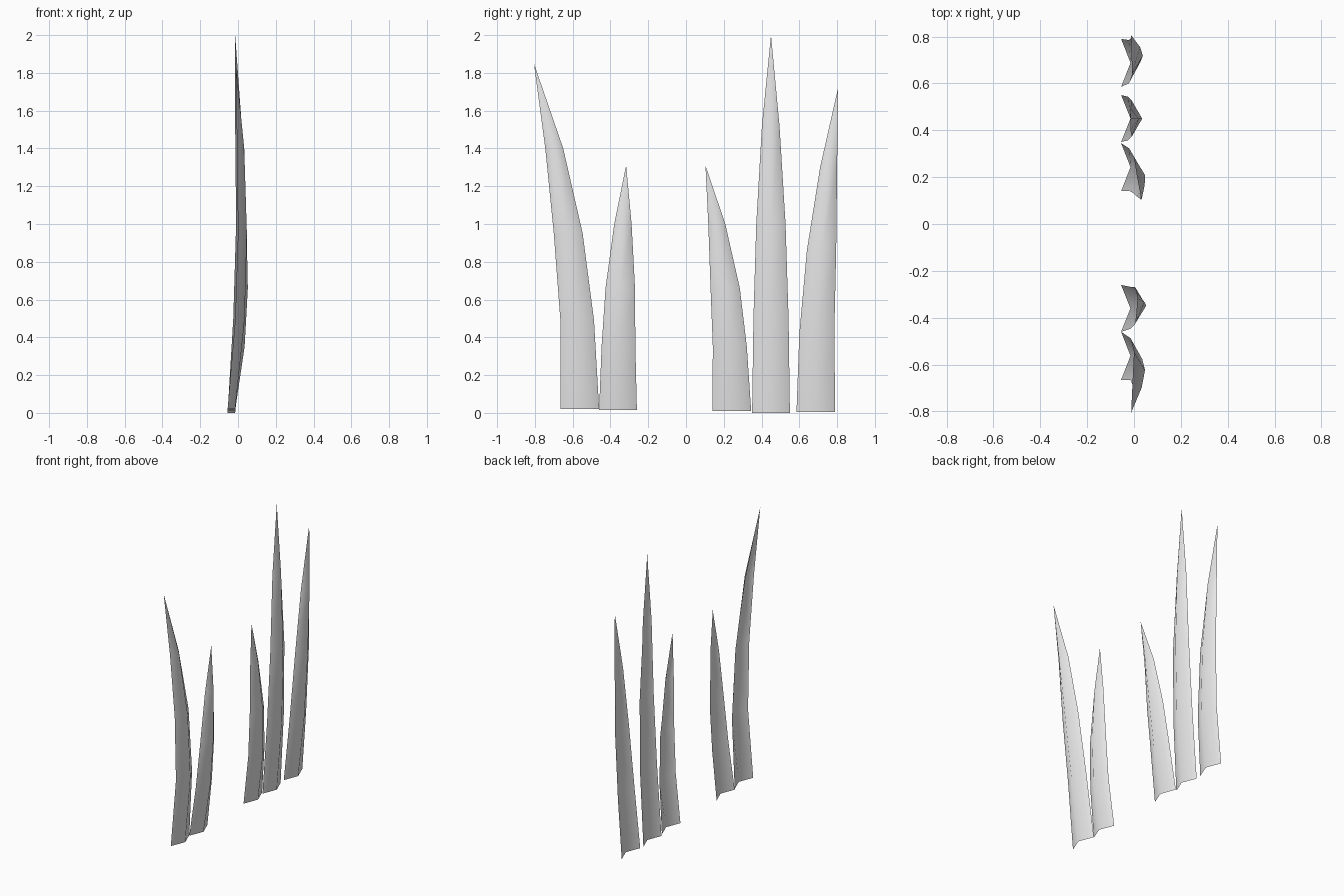
import bpy
import bmesh

cube = bpy.data.objects.get("Cube")
if cube:
    bpy.data.objects.remove(cube, do_unlink=True)

grey = bpy.data.materials.new("pale_grey")
grey.use_nodes = True
colour = (0.8, 0.8, 0.8, 1)
grey.diffuse_color = colour
grey.node_tree.nodes["Principled BSDF"].inputs["Base Color"].default_value = colour


def blade(name, heights, near, far, rim, ridge, tip):
    """Folded leaf: two rims and a ridge bulging to +x, closing in a point."""
    bm = bmesh.new()
    rows = []
    for z, a, b, xe, xr in zip(heights, near, far, rim, ridge):
        points = ((xe, a, z), (xr, (a + b) / 2, z), (xe, b, z))
        rows.append([bm.verts.new(p) for p in points])
    for low, high in zip(rows, rows[1:]):
        for i in range(2):
            bm.faces.new((low[i], low[i + 1], high[i + 1], high[i]))
    top = bm.verts.new(tip)
    for i in range(2):
        bm.faces.new((rows[-1][i], rows[-1][i + 1], top))
    for face in bm.faces:
        face.smooth = True
    mesh = bpy.data.meshes.new(name)
    bm.to_mesh(mesh)
    bm.free()
    mesh.materials.append(grey)
    obj = bpy.data.objects.new(name, mesh)
    bpy.context.collection.objects.link(obj)


# Front clump
blade("front_leaning_blade", (0.02, 0.49, 0.95, 1.4),
      (-0.665, -0.665, -0.70, -0.745), (-0.46, -0.487, -0.547, -0.65),
      (-0.055, -0.015, 0, -0.005), (-0.015, 0.035, 0.047, 0.033),
      (-0.012, -0.805, 1.85))
blade("front_short_blade", (0.015, 0.35, 0.66, 1.0),
      (-0.46, -0.447, -0.426, -0.38), (-0.26, -0.268, -0.27, -0.288),
      (-0.055, -0.015, 0.005, 0.01), (-0.015, 0.035, 0.052, 0.045),
      (0.015, -0.317, 1.31))

# Back clump
blade("back_short_blade", (0.01, 0.35, 0.66, 1.0),
      (0.14, 0.142, 0.13, 0.118), (0.345, 0.322, 0.285, 0.208),
      (-0.055, -0.02, 0, 0.012), (-0.015, 0.032, 0.048, 0.045),
      (0.032, 0.103, 1.31))
blade("back_tall_blade", (0, 0.5, 1.0, 1.52),
      (0.35, 0.357, 0.372, 0.402), (0.55, 0.543, 0.527, 0.495),
      (-0.055, -0.025, -0.01, -0.015), (-0.015, 0.025, 0.035, 0.02),
      (-0.015, 0.45, 2.0))
blade("back_leaning_blade", (0.005, 0.42, 0.86, 1.3),
      (0.585, 0.60, 0.64, 0.71), (0.79, 0.785, 0.795, 0.80),
      (-0.055, -0.022, -0.008, -0.01), (-0.015, 0.028, 0.038, 0.026),
      (-0.012, 0.805, 1.72))
